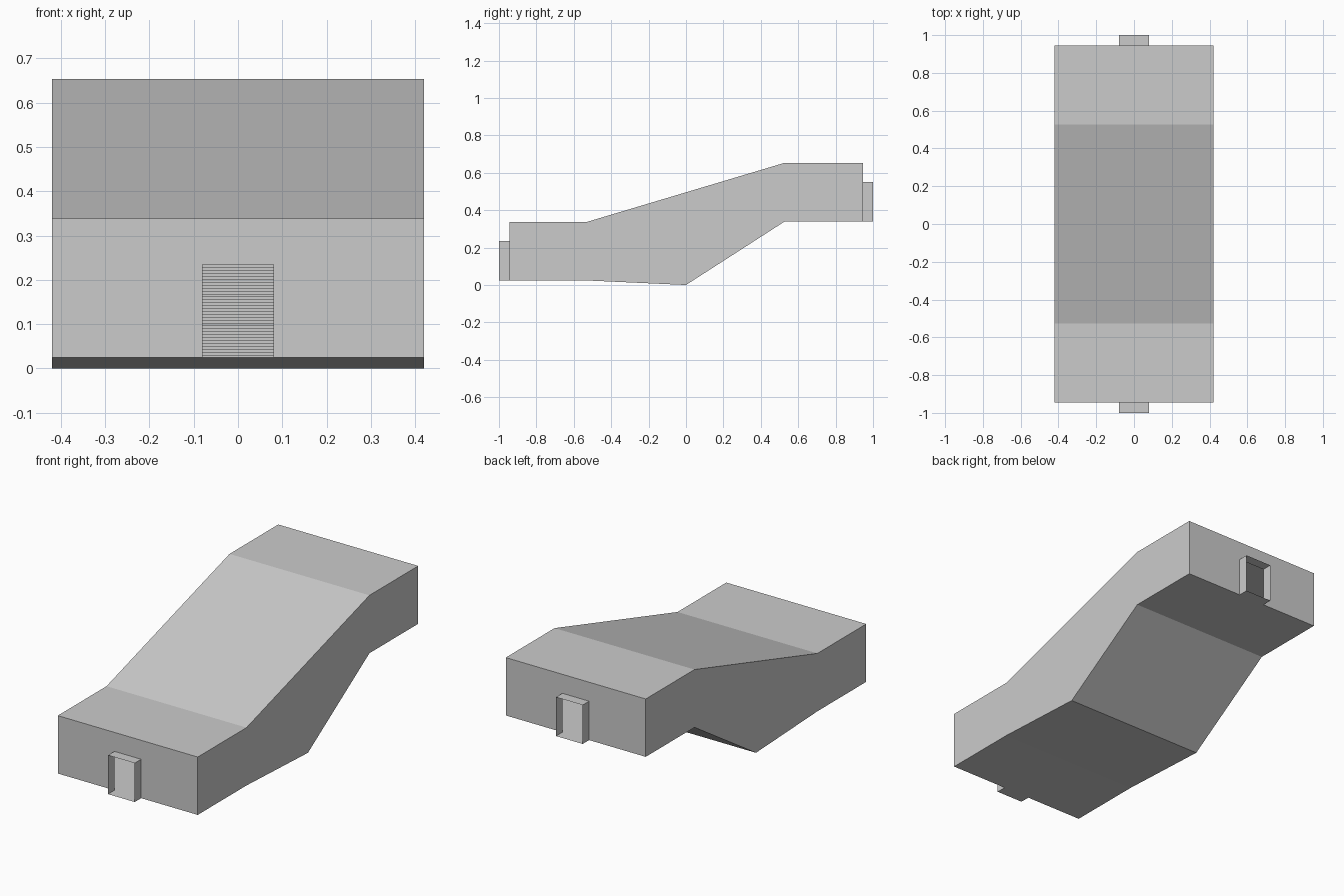
import bpy, bmesh

if "Cube" in bpy.data.objects:
    bpy.data.objects.remove(bpy.data.objects["Cube"])

W, DW, DH = 0.42, 0.08, 0.211       # half width, half door width, door height
LOW, HIGH, H = 0.024, 0.339, 0.314  # floor levels and hall height
YE, YS = 0.945, 0.527               # end wall, start of slope
STEPS = 48


def make(name, faces):
    bm = bmesh.new()
    for f in faces:
        bm.faces.new([bm.verts.new(p) for p in f])
    bmesh.ops.remove_doubles(bm, verts=bm.verts, dist=1e-5)
    bmesh.ops.recalc_face_normals(bm, faces=bm.faces)
    me = bpy.data.meshes.new(name)
    bm.to_mesh(me)
    bm.free()
    ob = bpy.data.objects.new(name, me)
    bpy.context.collection.objects.link(ob)
    return ob


def strip(a, b, w):
    """Quad spanning x from -w to w between two (y, z) points."""
    return [(-w, *a), (w, *a), (w, *b), (-w, *b)]


# Sloped hall shell: roof, flat floors, side walls, end walls with door holes
floor = [(-YE, LOW), (-YS, LOW), (YS, HIGH), (YE, HIGH)]
roof = [(y, z + H) for y, z in floor]
faces = [strip(roof[i], roof[i + 1], W) for i in range(3)]
faces += [strip(floor[i], floor[i + 1], W) for i in (0, 2)]
for x in (-W, W):
    for i in range(3):
        faces.append([(x, *floor[i]), (x, *floor[i + 1]), (x, *roof[i + 1]), (x, *roof[i])])
for y, z in (floor[0], floor[3]):
    outline = [(-W, 0), (-DW, 0), (-DW, DH), (DW, DH), (DW, 0), (W, 0), (W, H), (-W, H)]
    faces.append([(x, y, z + dz) for x, dz in outline])
make("hall_shell", faces)

# Open doorway sleeves at both ends
for name, s, z in (("lower_doorway", -1, LOW), ("upper_doorway", 1, HIGH)):
    ring = [(-DW, z), (DW, z), (DW, z + DH), (-DW, z + DH)]
    sleeve = []
    for i in range(4):
        (x0, z0), (x1, z1) = ring[i], ring[(i + 1) % 4]
        sleeve.append([(x0, s * YE, z0), (x1, s * YE, z1), (x1, s, z1), (x0, s, z0)])
    make(name, sleeve)

# Staircase solid with a V-shaped underside
run, rise = 2 * YS / STEPS, (HIGH - LOW) / STEPS
profile = [(-YS, LOW)]
for i in range(STEPS):
    z = LOW + (i + 1) * rise
    profile += [(-YS + i * run, z), (-YS + (i + 1) * run, z)]
profile.append((0, 0))
n = len(profile)
stair = [strip(profile[i], profile[(i + 1) % n], W) for i in range(n)]
stair += [[(x, *p) for p in profile] for x in (-W, W)]
make("staircase", stair)
